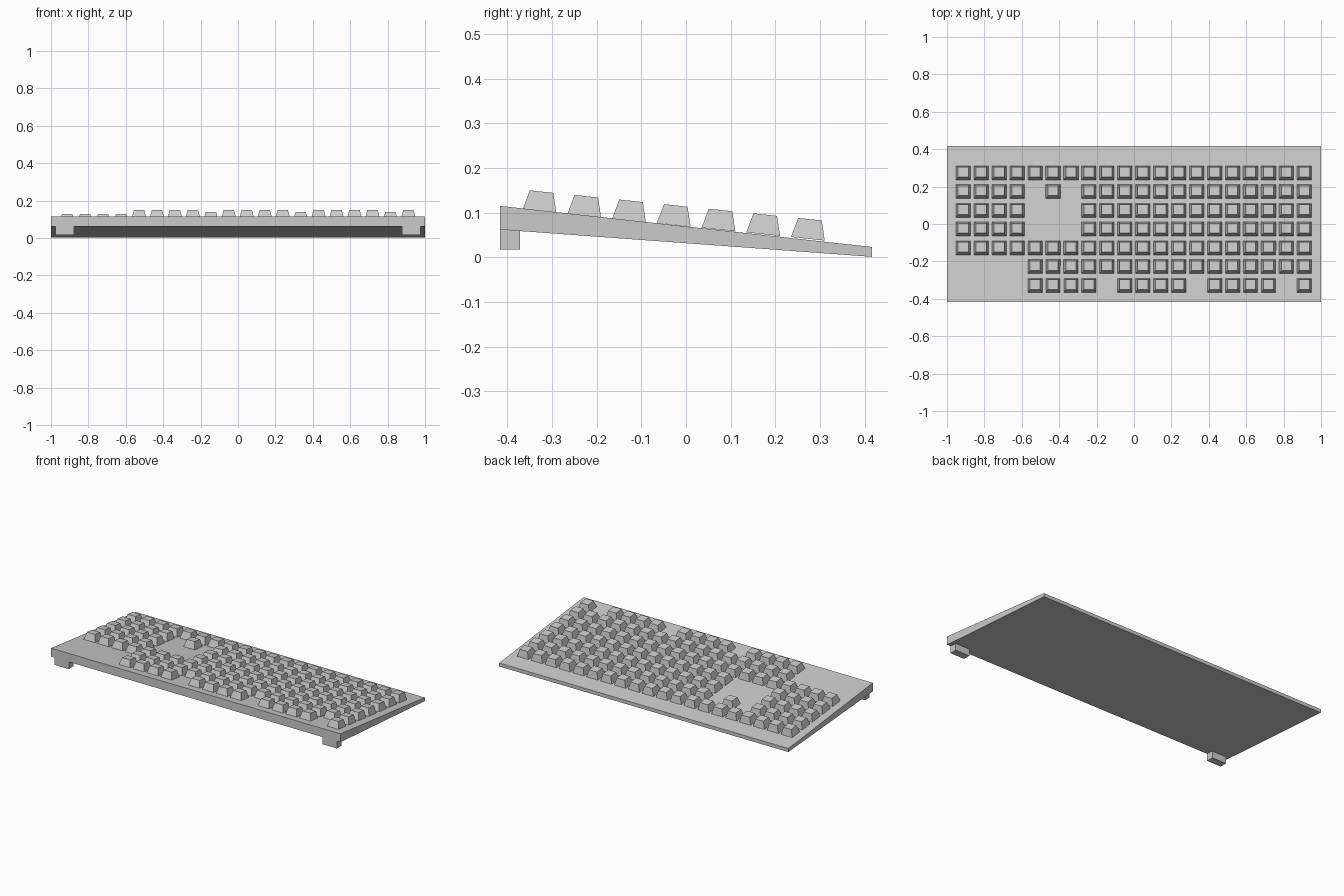
import bpy, bmesh, math

if "Cube" in bpy.data.objects:
    bpy.data.objects.remove(bpy.data.objects["Cube"])


def mesh_from(name, verts, faces):
    me = bpy.data.meshes.new(name)
    bm = bmesh.new()
    vs = [bm.verts.new(v) for v in verts]
    for f in faces:
        bm.faces.new([vs[i] for i in f])
    bmesh.ops.recalc_face_normals(bm, faces=bm.faces[:])
    bm.to_mesh(me)
    bm.free()
    return me


def add(name, me):
    ob = bpy.data.objects.new(name, me)
    bpy.context.collection.objects.link(ob)
    return ob


def extrude_x(name, profile, x0, x1):
    """Closed (y, z) profile swept from x0 to x1."""
    n = len(profile)
    verts = [(x, y, z) for x in (x0, x1) for y, z in profile]
    faces = [tuple(range(n)), tuple(range(n, 2 * n))]
    faces += [(i, (i + 1) % n, n + (i + 1) % n, n + i) for i in range(n)]
    return add(name, mesh_from(name, verts, faces))


# Sloping wedge body
extrude_x("keyboard_body", [(-0.417, 0.062), (0.417, 0.001),
                            (0.417, 0.023), (-0.417, 0.115)], -1, 1)

# Two feet under the raised edge
foot = [(-0.417, 0.017), (-0.372, 0.017), (-0.372, 0.0588), (-0.417, 0.062)]
extrude_x("foot_left", foot, -0.976, -0.878)
extrude_x("foot_right", foot, 0.878, 0.976)

# Tapered keycap shared by all keys, origin at the centre of its top
corners = [(-1, -1), (1, -1), (1, 1), (-1, 1)]
key_mesh = mesh_from(
    "keycap",
    [(sx * 0.039, sy * 0.038, -0.044) for sx, sy in corners]
    + [(sx * 0.0275, sy * 0.0265, 0) for sx, sy in corners],
    [(0, 1, 2, 3), (4, 5, 6, 7)]
    + [(i, (i + 1) % 4, 4 + (i + 1) % 4, 4 + i) for i in range(4)])

# Key layout, front row first
layout = ["....####.####.####.#",
          "....################",
          "####################",
          "####...#############",
          "####...#############",
          "####.#.#############",
          "####################"]
for r, row in enumerate(layout):
    y = -0.3235 + 0.1002 * r
    for c, mark in enumerate(row):
        if mark == "#":
            key = add(f"key_{r}_{c}", key_mesh)
            key.location = (-0.913 + 0.096 * c, y, 0.147 - 0.0103 * r)
            key.rotation_euler.x = -math.atan(0.107)
